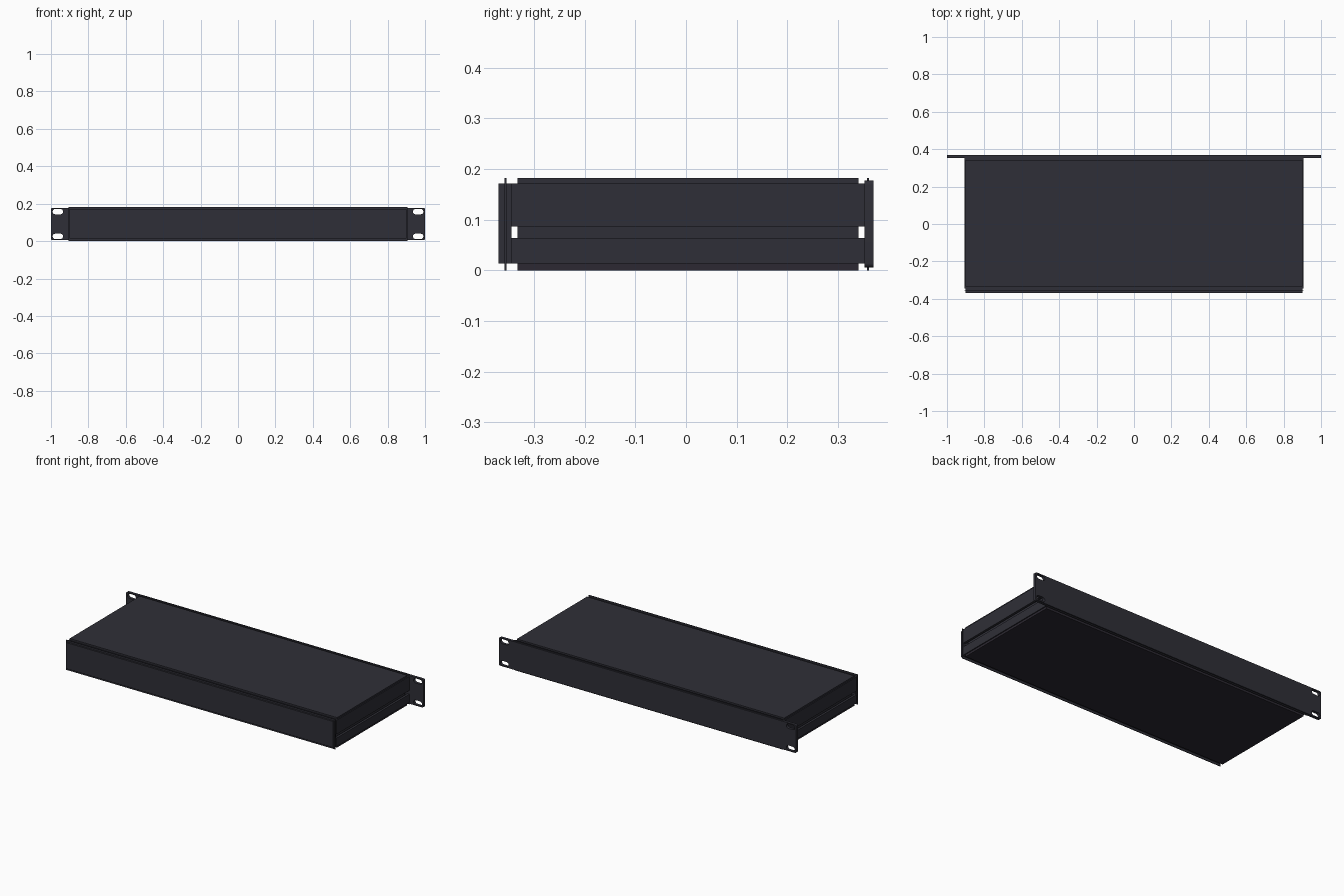
import bpy, bmesh, math

if "Cube" in bpy.data.objects:
    bpy.data.objects.remove(bpy.data.objects["Cube"])

def material(name, rgb):
    m = bpy.data.materials.new(name)
    m.diffuse_color = (*rgb, 1)
    m.use_nodes = True
    m.node_tree.nodes["Principled BSDF"].inputs["Base Color"].default_value = m.diffuse_color
    return m

CASE = material("dark_slate", (0.028, 0.028, 0.038))
BASE = material("dark_plum", (0.025, 0.022, 0.032))

def box(name, x, y, z, mat=CASE):
    """Box from (min, max) ranges."""
    bm = bmesh.new()
    bmesh.ops.create_cube(bm, size=1)
    for v in bm.verts:
        v.co = [r[0] if c < 0 else r[1] for c, r in zip(v.co, (x, y, z))]
    me = bpy.data.meshes.new(name)
    bm.to_mesh(me)
    bm.free()
    me.materials.append(mat)
    ob = bpy.data.objects.new(name, me)
    bpy.context.collection.objects.link(ob)
    return ob

def round_rect(cx, cz, w, h, r, n=6):
    """Outline points of a rounded rectangle."""
    pts = []
    for i, (sx, sz) in enumerate(((1, 1), (-1, 1), (-1, -1), (1, -1))):
        for k in range(n + 1):
            a = math.pi / 2 * (i + k / n)
            pts.append((cx + sx * (w / 2 - r) + r * math.cos(a),
                        cz + sz * (h / 2 - r) + r * math.sin(a)))
    return pts

def plate(name, outlines, y0, y1):
    """Flat plate in the xz plane; later outlines become holes."""
    cu = bpy.data.curves.new(name, 'CURVE')
    cu.dimensions = '2D'
    cu.fill_mode = 'BOTH'
    cu.extrude = (y1 - y0) / 2
    for pts in outlines:
        s = cu.splines.new('POLY')
        s.points.add(len(pts) - 1)
        for p, (a, b) in zip(s.points, pts):
            p.co = (a, b, 0, 1)
        s.use_cyclic_u = True
    tmp = bpy.data.objects.new(name + "_curve", cu)
    bpy.context.collection.objects.link(tmp)
    dg = bpy.context.evaluated_depsgraph_get()
    me = bpy.data.meshes.new_from_object(tmp.evaluated_get(dg))
    bpy.data.objects.remove(tmp)
    me.materials.clear()
    me.materials.append(CASE)
    ob = bpy.data.objects.new(name, me)
    ob.rotation_euler.x = math.pi / 2
    ob.location.y = (y0 + y1) / 2
    bpy.context.collection.objects.link(ob)
    return ob

W, H = 0.9, 0.182
COVER_Y = (-0.333, 0.341)
FRAME_Y = (-0.346, 0.354)

# Outer covers and the inner trays they sit on
box("top_cover", (-W, W), COVER_Y, (0.172, H))
box("bottom_cover", (-W, W), COVER_Y, (0, 0.013), BASE)
box("top_tray", (-W, W), FRAME_Y, (0.166, 0.172))
box("bottom_tray", (-W, W), FRAME_Y, (0.013, 0.019))

# Side rails with an open groove, backed by a recessed wall
for side, s in (("left", -1), ("right", 1)):
    def span(a, b):
        return tuple(sorted((s * a, s * b)))
    box(side + "_upper_rail", span(0.892, 0.906), FRAME_Y, (0.087, 0.172))
    box(side + "_lower_rail", span(0.892, 0.906), FRAME_Y, (0.013, 0.064))
    box(side + "_inner_wall", span(0.876, 0.884), COVER_Y, (0.019, 0.166))

# Closed end panel with its thin trim sheet
box("front_panel", (-W, W), (-0.37, -0.345), (0.013, 0.172))
box("front_trim_sheet", (-0.905, 0.905), (-0.359, -0.355), (0, H))

# Rack mounting panel with four rounded slots
slots = [round_rect(sx * 0.963, z, 0.056, 0.028, 0.0135)
         for sx in (-1, 1) for z in (0.0255, 0.1575)]
plate("rack_panel", [round_rect(0, 0.0915, 2.0, 0.171, 0.008)] + slots, 0.353, 0.37)
box("rear_trim_sheet", (-0.905, 0.905), (0.358, 0.362), (0, H))
